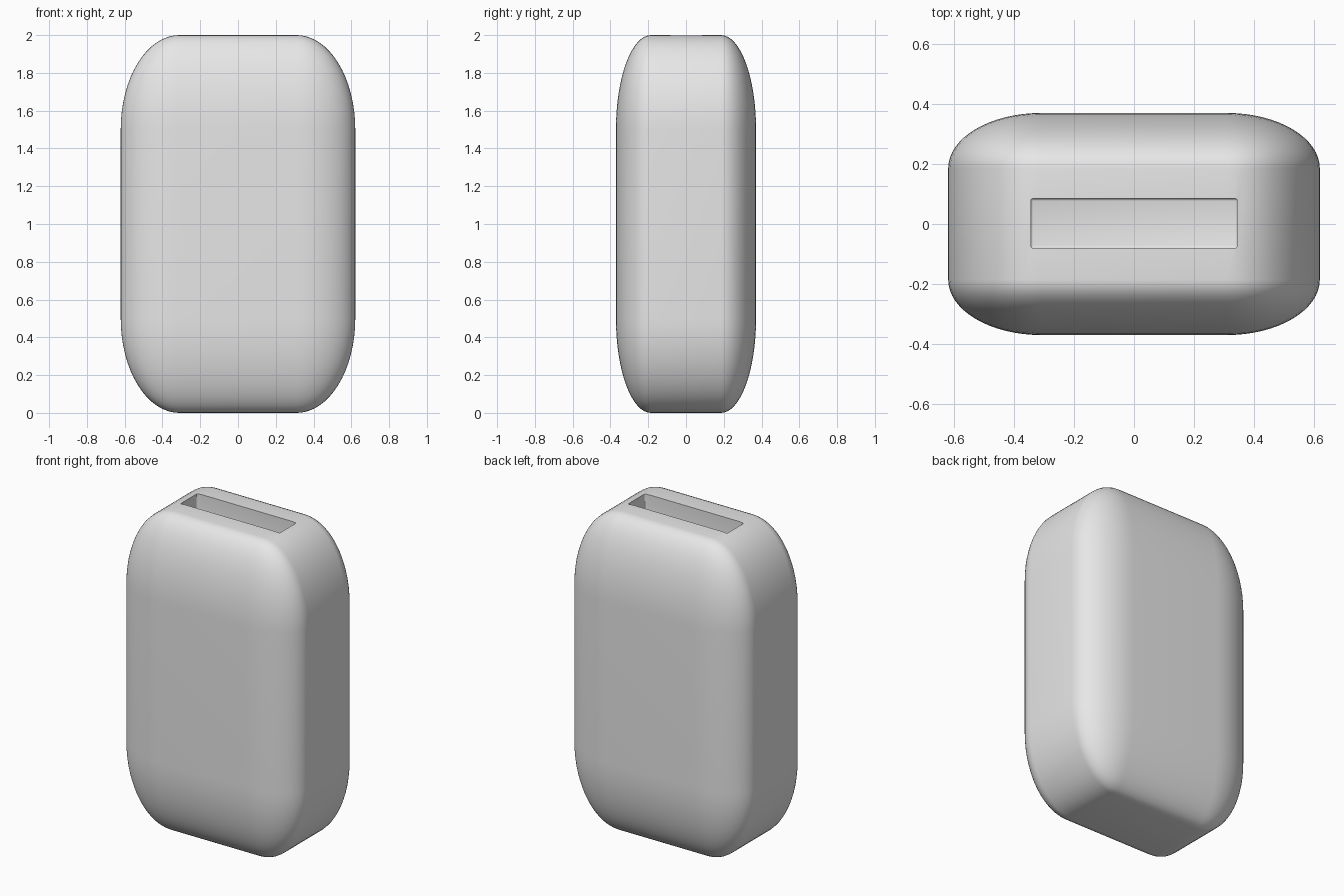
import bpy
import bmesh
from mathutils import Matrix

default = bpy.data.objects.get("Cube")
if default:
    bpy.data.objects.remove(default, do_unlink=True)

grey = bpy.data.materials.new("light_grey")
grey.use_nodes = True
grey.diffuse_color = (0.8, 0.8, 0.8, 1)
grey.node_tree.nodes["Principled BSDF"].inputs["Base Color"].default_value = (0.8, 0.8, 0.8, 1)


def rounded_box(name, half, centre, offset, segments, stretch):
    """Box with rounded edges; a stretched one gets elliptical edges."""
    bm = bmesh.new()
    bmesh.ops.create_cube(bm, size=2)
    size = Matrix.Diagonal((*half, 1))
    if not stretch:
        bm.transform(size)
    bmesh.ops.bevel(bm, geom=bm.edges[:], offset=offset, segments=segments,
                    profile=0.5, affect='EDGES')
    if stretch:
        bm.transform(size)
    bm.transform(Matrix.Translation(centre))
    mesh = bpy.data.meshes.new(name)
    bm.to_mesh(mesh)
    bm.free()
    mesh.materials.append(grey)
    obj = bpy.data.objects.new(name, mesh)
    bpy.context.collection.objects.link(obj)
    return obj


# Rounded case, edge radius is half of each half-size
body = rounded_box("case_body", (0.621, 0.371, 1), (0, 0, 1), 0.5, 16, True)

# Long slot sunk into the top
cutter = rounded_box("slot_cutter", (0.345, 0.083, 0.25), (0, 0.002, 2), 0.008, 3, False)
cutter.hide_render = True
cutter.hide_viewport = True

slot = body.modifiers.new("slot", 'BOOLEAN')
slot.operation = 'DIFFERENCE'
slot.solver = 'EXACT'
slot.object = cutter

# Apply the cut, then smooth everything but the slot rim
bpy.context.view_layer.update()
graph = bpy.context.evaluated_depsgraph_get()
cut_mesh = bpy.data.meshes.new_from_object(body.evaluated_get(graph))
body.modifiers.clear()
body.data = cut_mesh
bpy.data.objects.remove(cutter, do_unlink=True)

bpy.ops.object.select_all(action='DESELECT')
body.select_set(True)
bpy.context.view_layer.objects.active = body
bpy.ops.object.shade_smooth_by_angle()
